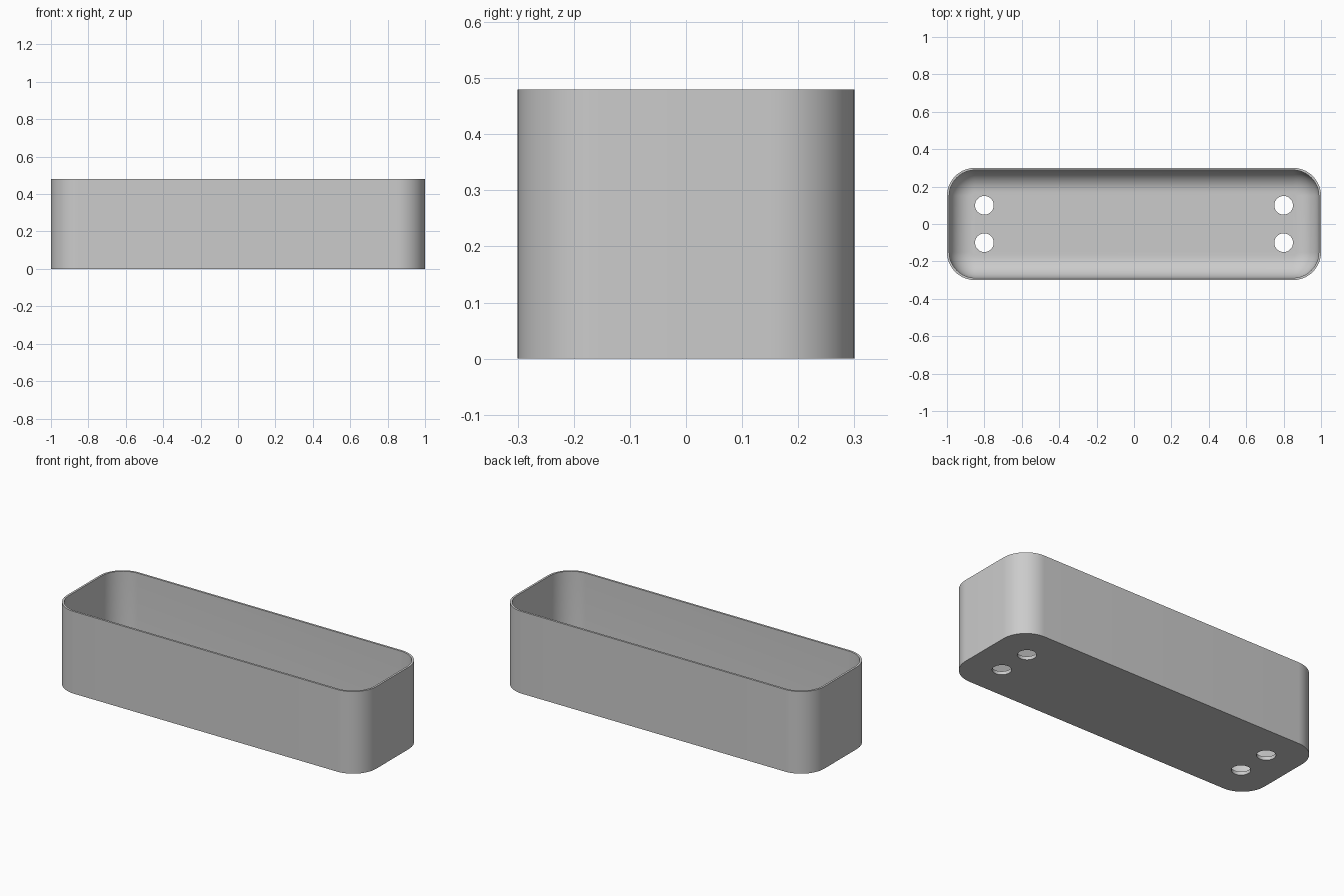
import bpy, bmesh
from math import sin, cos, pi, radians

if "Cube" in bpy.data.objects:
    bpy.data.objects.remove(bpy.data.objects["Cube"])

HALF_X, HALF_Y, HEIGHT = 1.0, 0.3, 0.48
CORNER, WALL, FLOOR, FILLET = 0.15, 0.012, 0.02, 0.12
CORNER_STEPS, FILLET_STEPS = 16, 12

grey = bpy.data.materials.new("plain grey")
grey.use_nodes = True
colour = (0.6, 0.6, 0.6, 1)
grey.diffuse_color = colour
grey.node_tree.nodes["Principled BSDF"].inputs["Base Color"].default_value = colour


def ring(bm, inset, z):
    """Rounded rectangle of vertices, shrunk by inset."""
    verts = []
    for quarter, (sx, sy) in enumerate([(1, 1), (-1, 1), (-1, -1), (1, -1)]):
        for i in range(CORNER_STEPS + 1):
            a = (quarter + i / CORNER_STEPS) * pi / 2
            r = CORNER - inset
            verts.append(bm.verts.new((sx * (HALF_X - CORNER) + r * cos(a),
                                       sy * (HALF_Y - CORNER) + r * sin(a), z)))
    return verts


# Trough: outer wall, rim, inner wall and rounded inner floor edge
profile = [(0, 0), (0, HEIGHT), (WALL, HEIGHT)]
for i in range(FILLET_STEPS + 1):
    a = i / FILLET_STEPS * pi / 2
    profile.append((WALL + FILLET * (1 - cos(a)), FLOOR + FILLET * (1 - sin(a))))

bm = bmesh.new()
rings = [ring(bm, *p) for p in profile]
for low, high in zip(rings, rings[1:]):
    for i in range(len(low)):
        j = (i + 1) % len(low)
        bm.faces.new((low[i], low[j], high[j], high[i]))
bm.faces.new(rings[0][::-1])
bm.faces.new(rings[-1])
bmesh.ops.recalc_face_normals(bm, faces=bm.faces)
mesh = bpy.data.meshes.new("planter_trough")
bm.to_mesh(mesh)
bm.free()
mesh.materials.append(grey)
trough = bpy.data.objects.new("planter_trough", mesh)
bpy.context.collection.objects.link(trough)
bpy.context.view_layer.objects.active = trough

# Four drain holes through the floor
for x in (-0.8, 0.8):
    for y in (-0.1, 0.1):
        bpy.ops.mesh.primitive_cylinder_add(vertices=32, radius=0.05, depth=0.1,
                                            location=(x, y, 0))
        cutter = bpy.context.object
        cutter.name = "drain_hole_cutter"
        cutter.hide_render = True
        cutter.data.materials.append(grey)
        bpy.context.view_layer.objects.active = trough
        cut = trough.modifiers.new("drain_hole", "BOOLEAN")
        cut.operation, cut.solver, cut.object = "DIFFERENCE", "EXACT", cutter
        bpy.ops.object.modifier_apply(modifier=cut.name)
        bpy.data.objects.remove(cutter)

# Smooth rounded walls, sharp rim and base edges
bpy.ops.object.select_all(action="DESELECT")
trough.select_set(True)
bpy.context.view_layer.objects.active = trough
bpy.ops.object.shade_smooth_by_angle(angle=radians(30))
